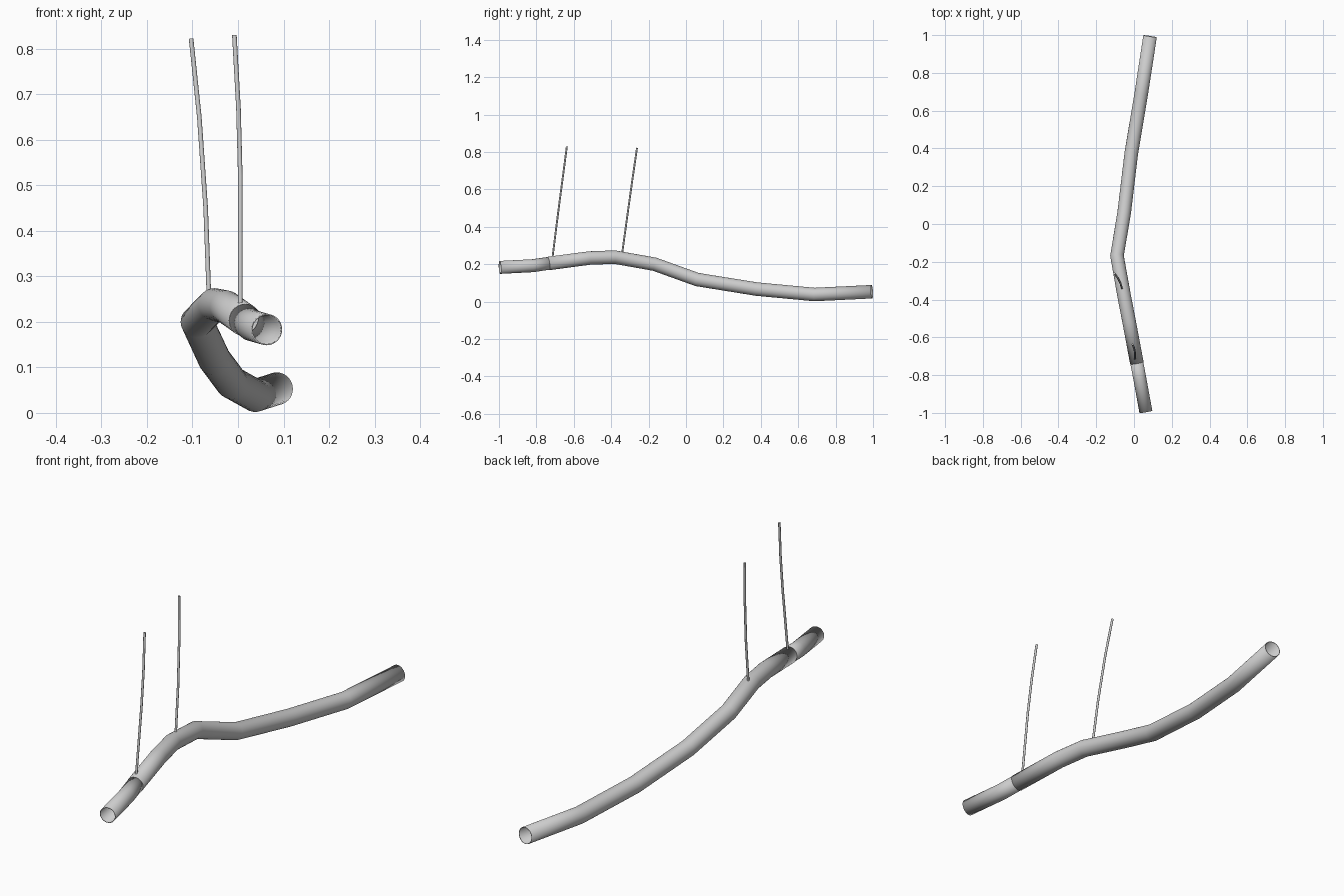
import bpy, bmesh, math
from mathutils import Vector

if "Cube" in bpy.data.objects:
    bpy.data.objects.remove(bpy.data.objects["Cube"])


def sweep(name, pts, radius, sides, wall=0.0, capped=False):
    """Sweep a circle along a polyline, mitred at the bends."""
    pts = [Vector(p) for p in pts]
    bm = bmesh.new()
    rings = []
    ref = Vector((1, 0, 0))
    for i, p in enumerate(pts):
        a, b = pts[max(i - 1, 0)], pts[min(i + 1, len(pts) - 1)]
        t = (b - p).normalized() + (p - a).normalized()
        t.normalize()
        u = (ref - t * ref.dot(t)).normalized()
        v = t.cross(u)
        rings.append([bm.verts.new(p + radius * (u * math.cos(k * math.tau / sides)
                                                + v * math.sin(k * math.tau / sides)))
                      for k in range(sides)])
    for r, s in zip(rings, rings[1:]):
        for k in range(sides):
            n = (k + 1) % sides
            bm.faces.new((r[k], r[n], s[n], s[k]))
    if capped:
        bm.faces.new(rings[0][::-1])
        bm.faces.new(rings[-1])
    bm.normal_update()
    mesh = bpy.data.meshes.new(name)
    bm.to_mesh(mesh)
    bm.free()
    ob = bpy.data.objects.new(name, mesh)
    bpy.context.collection.objects.link(ob)
    if wall:
        m = ob.modifiers.new("wall", 'SOLIDIFY')
        m.thickness = wall
        m.offset = -1
    bpy.context.view_layer.objects.active = ob
    ob.select_set(True)
    bpy.ops.object.shade_smooth_by_angle(angle=math.radians(40))
    ob.select_set(False)
    return ob


# Short front pipe section, its end tucked into the long section
sweep("front_pipe", [(0.063, -0.995, 0.183), (0.031, -0.82, 0.192),
                     (0.013, -0.725, 0.206)], 0.0345, 32, wall=0.003)

# Long bending pipe section
sweep("rear_pipe", [(0.015, -0.735, 0.204), (-0.026, -0.516, 0.233),
                    (-0.052, -0.382, 0.238), (-0.090, -0.168, 0.200),
                    (-0.052, 0.06, 0.118), (-0.014, 0.377, 0.067),
                    (0.038, 0.687, 0.038), (0.085, 0.994, 0.053)],
      0.036, 32, wall=0.003)

# Two thin, slightly curved upright rods
sweep("front_rod", [(0.005, -0.714, 0.235), (0.005, -0.678, 0.52),
                    (0.001, -0.658, 0.67), (-0.008, -0.637, 0.83)],
      0.005, 12, capped=True)
sweep("rear_rod", [(-0.064, -0.341, 0.26), (-0.071, -0.315, 0.45),
                   (-0.085, -0.287, 0.65), (-0.103, -0.262, 0.822)],
      0.005, 12, capped=True)
